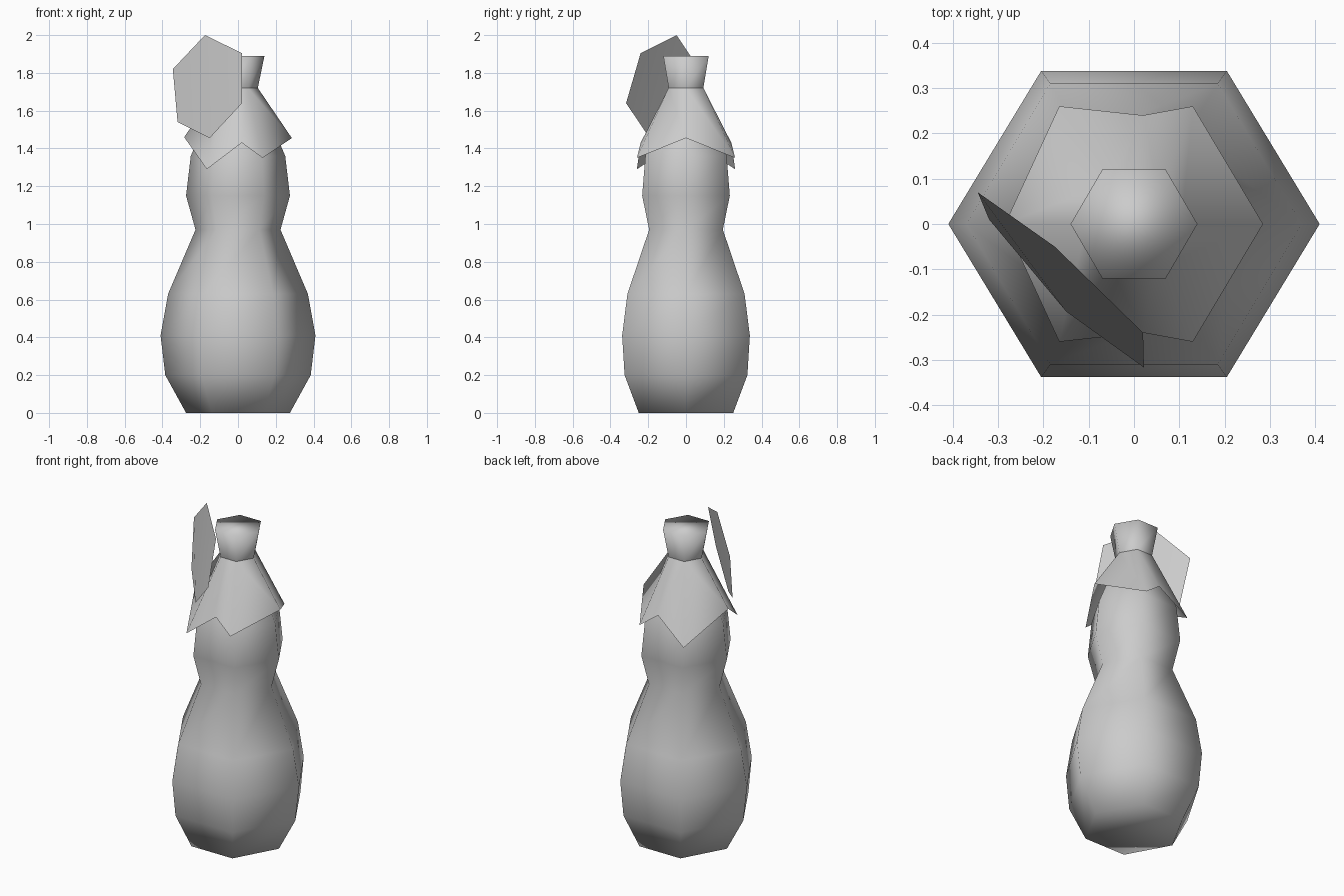
import bpy, math

if "Cube" in bpy.data.objects:
    bpy.data.objects.remove(bpy.data.objects["Cube"])

grey = bpy.data.materials.new("plain grey")
grey.diffuse_color = (0.6, 0.6, 0.6, 1)
grey.use_nodes = True
grey.node_tree.nodes["Principled BSDF"].inputs["Base Color"].default_value = grey.diffuse_color


def make(name, verts, faces):
    me = bpy.data.meshes.new(name)
    me.from_pydata(verts, [], faces)
    me.materials.append(grey)
    me.shade_smooth()
    ob = bpy.data.objects.new(name, me)
    bpy.context.collection.objects.link(ob)
    return ob


def hex_ring(rx, ry, z):
    """Six points, rx to the side corners, ry to the flat front and back."""
    k = math.sqrt(3) / 2
    return [(rx * math.cos(i * math.pi / 3), ry * math.sin(i * math.pi / 3) / k, z)
            for i in range(6)]


def loft(name, profile, close_bottom):
    verts = [p for row in profile for p in hex_ring(*row)]
    faces = [(6 * r + i, 6 * r + (i + 1) % 6, 6 * r + 6 + (i + 1) % 6, 6 * r + 6 + i)
             for r in range(len(profile) - 1) for i in range(6)]
    if close_bottom:
        faces.append(tuple(range(5, -1, -1)))
    n = len(verts)
    faces.append(tuple(range(n - 6, n)))
    return make(name, verts, faces)


# Gourd body and stem: (x radius, y radius, height)
loft("gourd_body", [
    (0.275, 0.25, 0.0), (0.385, 0.325, 0.2), (0.41, 0.338, 0.41),
    (0.37, 0.31, 0.63), (0.225, 0.195, 0.97), (0.275, 0.232, 1.15),
    (0.25, 0.215, 1.36), (0.10, 0.085, 1.715)], True)
loft("stem", [(0.105, 0.092, 1.72), (0.14, 0.12, 1.89)], False)

# Drooping leaf collar with a notched rim
neck = hex_ring(0.105, 0.092, 1.72)
half = [(0.13, 0.26, 1.35), (0.02, 0.24, 1.43), (-0.165, 0.26, 1.29)]
rim = ([(0.285, 0, 1.455)] + half + [(-0.285, 0, 1.46)]
       + [(x, -y, z) for x, y, z in reversed(half)])
make("leaf_collar", neck + rim, [
    (0, 6, 7, 1), (1, 7, 8), (1, 8, 2), (2, 8, 9), (2, 9, 10, 3),
    (3, 10, 11, 4), (4, 11, 12), (4, 12, 5), (5, 12, 13), (5, 13, 6, 0)])

# Single upright leaf beside the stem
make("upright_leaf", [
    (-0.175, -0.05, 2.0), (0.02, -0.24, 1.905), (0.022, -0.317, 1.64),
    (-0.15, -0.193, 1.455), (-0.32, 0.01, 1.54), (-0.345, 0.07, 1.82)],
    [(5, 4, 3, 0), (0, 3, 2, 1)])
